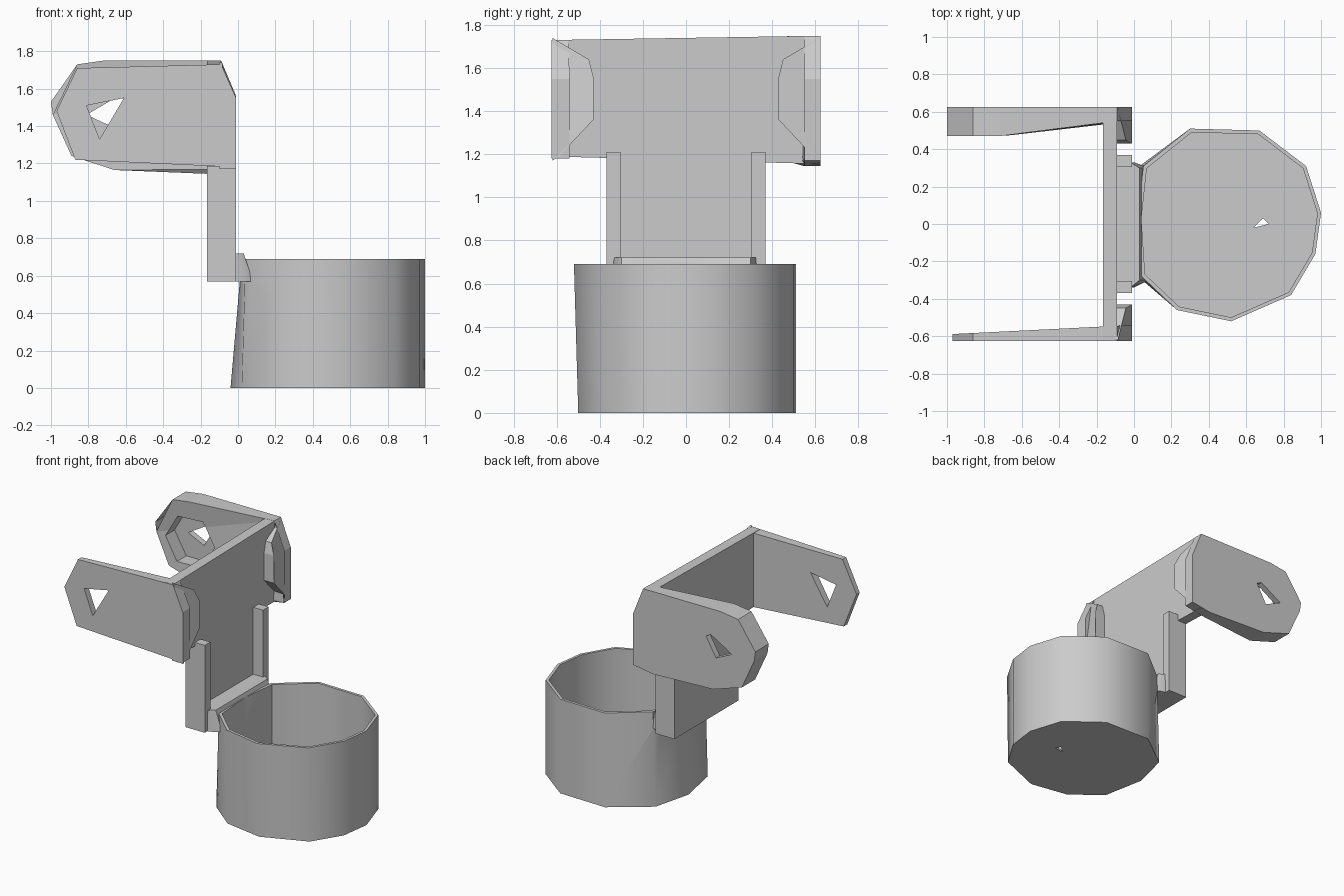
import bpy, bmesh, math

if "Cube" in bpy.data.objects:
    bpy.data.objects.remove(bpy.data.objects["Cube"])


def loft(name, loop_a, loop_b):
    """Closed solid between two matching 3D loops."""
    bm = bmesh.new()
    a = [bm.verts.new(p) for p in loop_a]
    b = [bm.verts.new(p) for p in loop_b]
    n = len(a)
    bm.faces.new(a)
    bm.faces.new(b[::-1])
    for i in range(n):
        bm.faces.new((a[i], b[i], b[(i + 1) % n], a[(i + 1) % n]))
    bmesh.ops.recalc_face_normals(bm, faces=bm.faces)
    me = bpy.data.meshes.new(name)
    bm.to_mesh(me)
    bm.free()
    ob = bpy.data.objects.new(name, me)
    bpy.context.collection.objects.link(ob)
    return ob


def box(name, x0, x1, y0, y1, z0, z1):
    lo = [(x0, y0), (x1, y0), (x1, y1), (x0, y1)]
    return loft(name, [(x, y, z0) for x, y in lo], [(x, y, z1) for x, y in lo])


def prism_y(name, pts, y0, y1):
    return loft(name, [(x, y0, z) for x, z in pts], [(x, y1, z) for x, z in pts])


def combine(ob, other, op):
    bpy.context.view_layer.objects.active = ob
    m = ob.modifiers.new(op, 'BOOLEAN')
    m.operation, m.object, m.solver = op, other, 'EXACT'
    bpy.ops.object.modifier_apply(modifier=m.name)
    bpy.data.objects.remove(other)


def smooth(ob, angle):
    bpy.ops.object.select_all(action='DESELECT')
    ob.select_set(True)
    bpy.context.view_layer.objects.active = ob
    bpy.ops.object.shade_smooth_by_angle(angle=math.radians(angle))


# Cup: thin faceted wall with a floor and a small drain slit
rim = [(0.05, 0.31), (0.30, 0.51), (0.67, 0.50), (0.92, 0.31), (1.0, 0.06), (0.97, -0.16),
       (0.84, -0.38), (0.52, -0.52), (0.23, -0.46), (0.04, -0.28), (0.02, 0.03)]
base = [(0.03, 0.31), (0.30, 0.51), (0.67, 0.50), (0.92, 0.31), (1.0, 0.06), (0.97, -0.16),
        (0.84, -0.37), (0.52, -0.50), (0.23, -0.45), (0.02, -0.28), (-0.04, 0.03)]


def inset(pts, k):
    return [(0.51 + (x - 0.51) * k, y * k) for x, y in pts]


cup = loft("cup", [(x, y, 0) for x, y in base], [(x, y, 0.69) for x, y in rim])
# Neck bridge into the cup wall
bridge = loft("cup_bridge",
              [(x, y, 0.57) for x, y in [(-0.1, -0.33), (0.0, -0.34), (0.08, -0.3), (0.08, 0.3), (0.0, 0.33), (-0.1, 0.33)]],
              [(x, y, 0.72) for x, y in [(-0.1, -0.33), (-0.02, -0.34), (0.03, -0.3), (0.03, 0.3), (-0.02, 0.33), (-0.1, 0.33)]])
combine(cup, bridge, 'UNION')
combine(cup, loft("cup_hollow", [(x, y, 0.015) for x, y in inset(rim, 0.96)],
                  [(x, y, 0.9) for x, y in inset(rim, 0.96)]), 'DIFFERENCE')
slit = [(0.64, -0.02), (0.72, 0.0), (0.69, 0.03)]
combine(cup, loft("slit_cutter", [(x, y, -0.1) for x, y in slit],
                  [(x, y, 0.1) for x, y in slit]), 'DIFFERENCE')
smooth(cup, 42)

# Neck: back plate with a channel between two flanges
neck = box("neck", -0.165, -0.01, -0.37, 0.37, 0.57, 1.21)
combine(neck, box("channel_cutter", -0.09, 0.2, -0.305, 0.305, 0.4, 1.4), 'DIFFERENCE')

# Crossbar: plate spanning the two arms
ends = [(-0.62, 1.19, 1.73), (0.62, 1.155, 1.75)]
loops = [[(-0.165, y, lo), (-0.09, y, lo), (-0.09, y, hi), (-0.165, y, hi)] for y, lo, hi in ends]
crossbar = loft("crossbar", *loops)

# Ribs on the outer face of the crossbar, flaring out at the foot
for side, label in ((-1, "front"), (1, "back")):
    prof = [(0.62, 1.17), (0.59, 1.19), (0.43, 1.36), (0.43, 1.56), (0.45, 1.64), (0.62, 1.74)]

    def front_x(z):
        return -0.01 if z < 1.56 else -0.01 - 0.08 * (z - 1.56) / 0.19
    loft(label + "_rib", [(-0.1, side * y, z) for y, z in prof],
         [(front_x(z), side * y, z) for y, z in prof])

# Front arm: thin plate tapering to its tip, with a triangular hole
outline_f = [(-0.01, 1.18), (-0.01, 1.55), (-0.09, 1.73), (-0.86, 1.71), (-0.97, 1.48), (-0.87, 1.22)]
front_arm = loft("front_arm", [(x, -0.625, z) for x, z in outline_f],
                 [(x, -0.54 - 0.05 * min(1, -x), z) for x, z in outline_f])
hole = [(-0.81, 1.51), (-0.61, 1.55), (-0.74, 1.33)]
combine(front_arm, prism_y("front_hole_cutter", hole, -0.8, -0.4), 'DIFFERENCE')

# Back arm: thickens toward a hexagonal boss with a recess and through hole
outline_b = [(-0.01, 1.17), (-0.01, 1.55), (-0.09, 1.75), (-0.72, 1.75), (-0.86, 1.73),
             (-1.0, 1.53), (-0.99, 1.46), (-0.89, 1.24), (-0.66, 1.165), (-0.17, 1.145)]
back_arm = loft("back_arm", [(x, 0.625, z) for x, z in outline_b],
                [(x, 0.55 - 0.08 * min(1, max(0, (-x - 0.17) / 0.52)), z) for x, z in outline_b])
hexagon = [(-0.73 + 0.19 * math.cos(i * math.pi / 3), 1.45 + 0.19 * math.sin(i * math.pi / 3))
           for i in range(6)]
combine(back_arm, prism_y("recess_cutter", hexagon, 0.3, 0.58), 'DIFFERENCE')
hole = [(-0.81, 1.46), (-0.64, 1.56), (-0.6, 1.54), (-0.68, 1.40)]
combine(back_arm, prism_y("back_hole_cutter", hole, 0.4, 0.8), 'DIFFERENCE')
